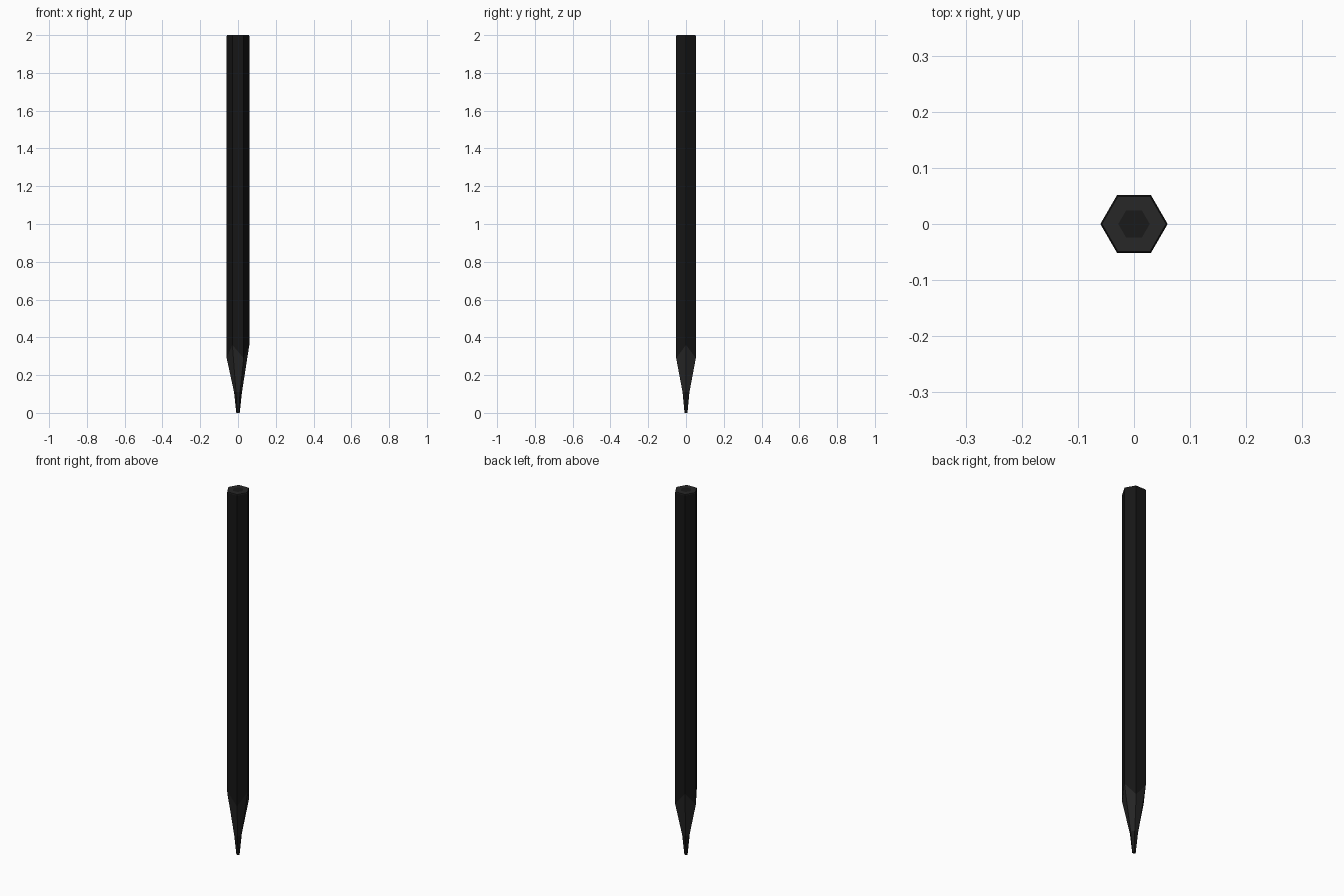
import bpy, bmesh, math

if "Cube" in bpy.data.objects:
    bpy.data.objects.remove(bpy.data.objects["Cube"])

SIDES = 6


def material(name, v):
    m = bpy.data.materials.new(name)
    m.diffuse_color = (v, v, v, 1)
    m.use_nodes = True
    m.node_tree.nodes["Principled BSDF"].inputs["Base Color"].default_value = m.diffuse_color
    return m


def lofted(name, rings, mat, cap_start=False, cap_end=False):
    """Loft six-sided rings given as (radius, heights at the six corners)."""
    bm = bmesh.new()
    loops = []
    for r, heights in rings:
        if not isinstance(heights, list):
            heights = [heights] * SIDES
        loops.append([bm.verts.new((r * math.cos(i * math.tau / SIDES),
                                    r * math.sin(i * math.tau / SIDES), z))
                      for i, z in enumerate(heights)])
    for a, b in zip(loops, loops[1:]):
        for i in range(SIDES):
            j = (i + 1) % SIDES
            bm.faces.new((a[i], a[j], b[j], b[i]))
    if cap_start:
        bm.faces.new(loops[0][::-1])
    if cap_end:
        bm.faces.new(loops[-1])
    mesh = bpy.data.meshes.new(name)
    bm.to_mesh(mesh)
    bm.free()
    mesh.materials.append(mat)
    ob = bpy.data.objects.new(name, mesh)
    bpy.context.collection.objects.link(ob)
    return ob


paint = material("black_paint", 0.008)
wood = material("dark_wood", 0.02)
graphite = material("graphite", 0.01)

# Corners of the cut line alternate between high and low
cut = [0.36, 0.29] * 3
R, CORE = 0.06, 0.028

# Painted hexagonal barrel
lofted("barrel", [(R, cut), (R, 1.995), (R - 0.003, 2.0)], paint)

# Sharpened wood between the lead and the barrel
lofted("sharpened_wood", [(0.021, 0.11), (R, cut)], wood)

# Exposed lead point with a blunt tip
lofted("lead_tip", [(0.009, 0.0), (0.021, 0.11)], graphite, cap_start=True)

# Flat wooden end and the lead core in its middle
lofted("end_wood", [(R - 0.003, 2.0), (CORE, 2.0)], wood)
lofted("end_lead", [(CORE, 2.0), (CORE - 0.001, 2.0)], graphite, cap_end=True)
